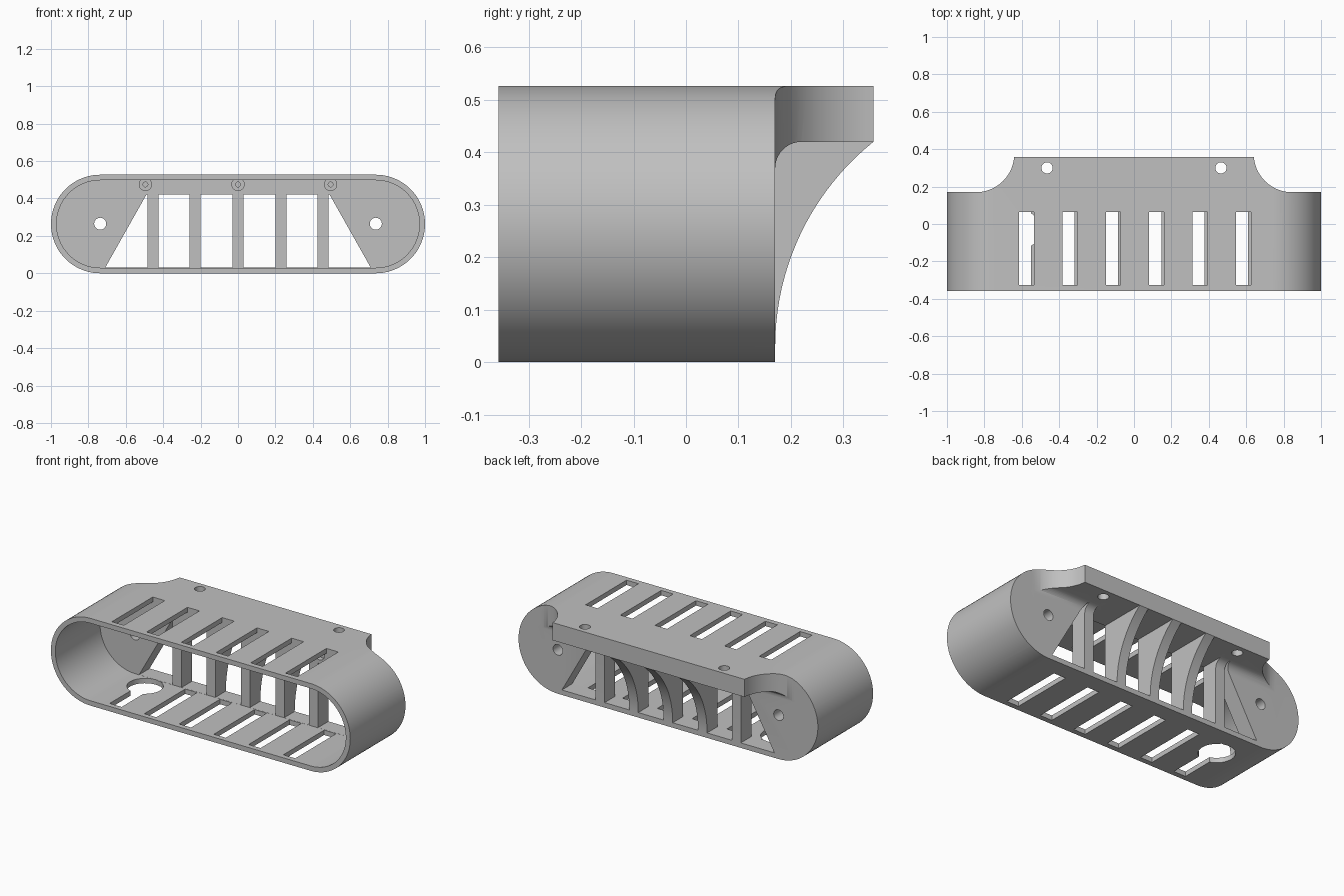
import bpy, bmesh, math

if "Cube" in bpy.data.objects:
    bpy.data.objects.remove(bpy.data.objects["Cube"])

grey = bpy.data.materials.new("plain grey")
grey.diffuse_color = (0.53, 0.53, 0.53, 1)
grey.use_nodes = True
grey.node_tree.nodes["Principled BSDF"].inputs["Base Color"].default_value = grey.diffuse_color


def prism(name, pts, axis, lo, hi):
    """Extrude a 2D profile along an axis."""
    place = {'x': lambda u, v, t: (t, u, v),
             'y': lambda u, v, t: (u, t, v),
             'z': lambda u, v, t: (u, v, t)}[axis]
    bm = bmesh.new()
    a = [bm.verts.new(place(u, v, lo)) for u, v in pts]
    b = [bm.verts.new(place(u, v, hi)) for u, v in pts]
    n = len(pts)
    bm.faces.new(a)
    bm.faces.new(b[::-1])
    for i in range(n):
        j = (i + 1) % n
        bm.faces.new((a[i], b[i], b[j], a[j]))
    bmesh.ops.recalc_face_normals(bm, faces=bm.faces[:])
    me = bpy.data.meshes.new(name)
    bm.to_mesh(me)
    bm.free()
    ob = bpy.data.objects.new(name, me)
    bpy.context.collection.objects.link(ob)
    me.materials.append(grey)
    return ob


def arc(cx, cy, r, a0, a1, n):
    return [(cx + r * math.cos(math.radians(a0 + (a1 - a0) * i / n)),
             cy + r * math.sin(math.radians(a0 + (a1 - a0) * i / n))) for i in range(n + 1)]


def circle(cx, cy, r, n=32):
    return arc(cx, cy, r, 0, 360, n)[:-1]


def rect(x0, y0, x1, y1):
    return [(x0, y0), (x1, y0), (x1, y1), (x0, y1)]


def stadium(r):
    return arc(0.7365, 0.2635, r, -90, 90, 40) + arc(-0.7365, 0.2635, r, 90, 270, 40)


# Solid pill-shaped body, reaching back to the ledge edge
body = prism("vented_housing", stadium(0.2635), 'y', -0.357, 0.357)


def cut(pts, axis, lo, hi):
    c = prism("cutter", pts, axis, lo, hi)
    m = body.modifiers.new("cut", 'BOOLEAN')
    m.operation = 'DIFFERENCE'
    m.solver = 'EXACT'
    m.object = c
    bpy.context.view_layer.objects.active = body
    bpy.ops.object.modifier_apply(modifier=m.name)
    bpy.data.objects.remove(c)


# Space under the rear ledge, leaving the curved gusset profile
under = [(0.17, -0.1)] + arc(0.67, 0.03, 0.5, 180, 128.7, 20) + [(0.5, 0.42), (0.5, -0.1)]
cut(under, 'x', -1.2, 1.2)

# Outer parts under the ledge: flat wall with a small fillet
fillet = [(0.17, -0.1)] + arc(0.22, 0.37, 0.05, 180, 90, 10) + [(0.5, 0.42), (0.5, -0.1)]
cut(fillet, 'x', -1.2, -0.34)
cut(fillet, 'x', 0.34, 1.2)

# Concave ledge corners
for s in (-1, 1):
    corner = [(1.2, 0.17)] + arc(0.845, 0.375, 0.205, 270, 180, 20) + [(0.64, 0.5), (1.2, 0.5)]
    cut([(s * x, y) for x, y in corner], 'z', -0.2, 0.8)

# Front cavity
cut(stadium(0.234), 'y', -0.6, 0.07)

# Rear openings between the upright ribs
for x0, x1 in ((-0.425, -0.26), (-0.20, -0.03), (0.03, 0.20), (0.26, 0.425)):
    cut(rect(x0, 0.03, x1, 0.42), 'y', 0.0, 0.6)
for s in (-1, 1):
    cut([(s * 0.71, 0.03), (s * 0.485, 0.03), (s * 0.485, 0.42), (s * 0.49, 0.42)], 'y', 0.0, 0.6)

# Vent slots in the roof and the floor
for i in range(6):
    x = 0.005 + 0.232 * (i - 2.5)
    cut(rect(x - 0.04, -0.325, x + 0.04, 0.065), 'z', 0.4, 0.7)
    cut(rect(x - 0.055, -0.325, x + 0.025, 0.065), 'z', -0.2, 0.2)

# Cable hole in the floor
cut(circle(-0.60, -0.03, 0.1, 48), 'z', -0.2, 0.2)

# Wall and ledge bolt holes
for s in (-1, 1):
    cut(circle(s * 0.737, 0.265, 0.032), 'y', 0.0, 0.3)
    cut(circle(s * 0.465, 0.30, 0.03), 'z', 0.3, 0.7)

# Blind stepped screw holes above the ribs
for x in (-0.495, 0, 0.495):
    cut(circle(x, 0.475, 0.033), 'y', 0.0, 0.10)
    cut(circle(x, 0.475, 0.013, 20), 'y', 0.0, 0.2)

bpy.ops.object.select_all(action='DESELECT')
body.select_set(True)
bpy.context.view_layer.objects.active = body
bpy.ops.object.shade_smooth_by_angle(angle=math.radians(30))
